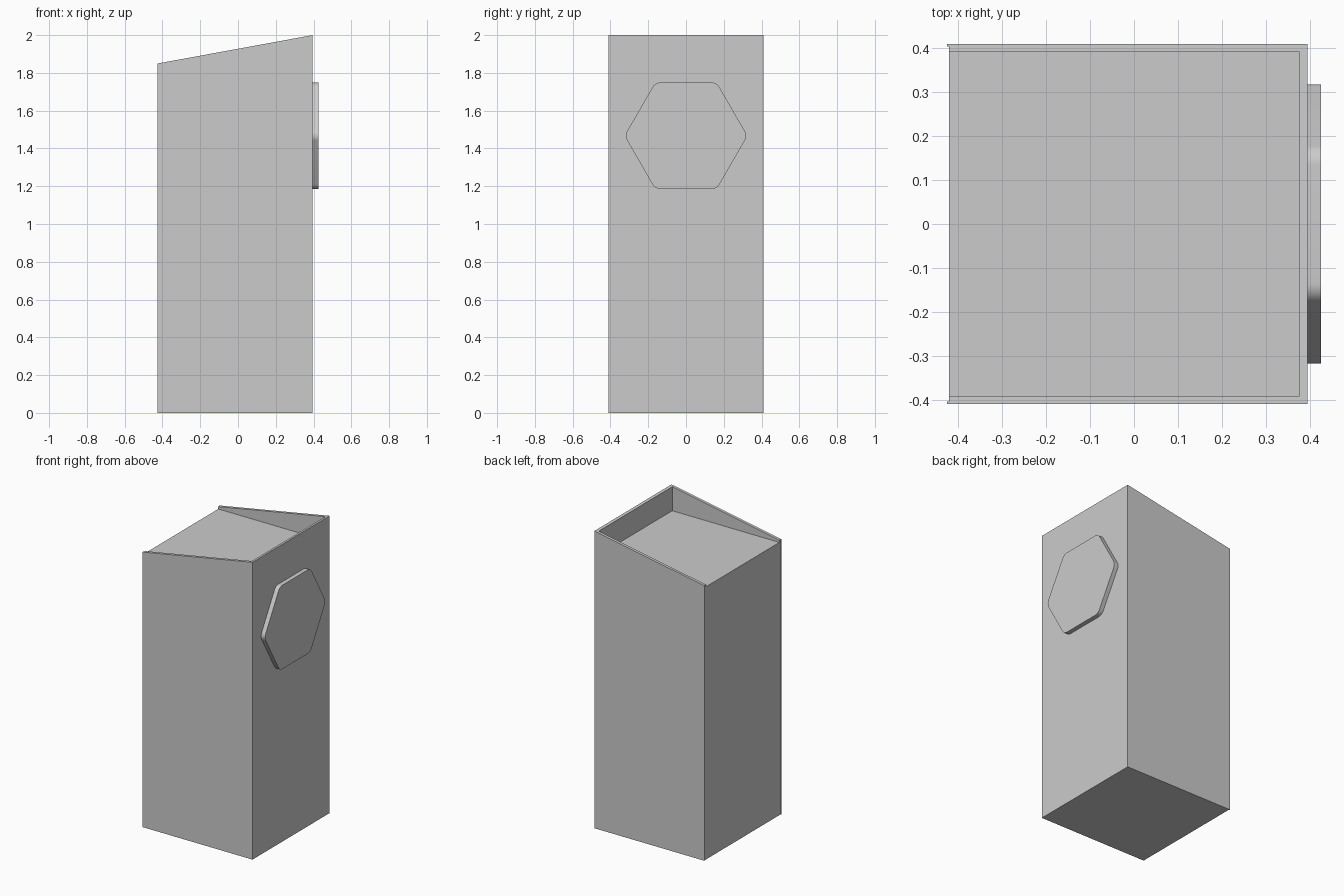
import bpy, bmesh, math

cube = bpy.data.objects.get("Cube")
if cube:
    bpy.data.objects.remove(cube, do_unlink=True)

LEFT, RIGHT, HALF = -0.425, 0.395, 0.41
SKIN, LINER = 0.006, 0.013
FLOOR = 1.835

grey = bpy.data.materials.new("plain_grey")
grey.use_nodes = True
colour = (0.6, 0.6, 0.6, 1)
grey.diffuse_color = colour
grey.node_tree.nodes["Principled BSDF"].inputs["Base Color"].default_value = colour


def slope(x):
    """Height of the sloping rim at x."""
    return 1.85 + 0.15 * (x - LEFT) / (RIGHT - LEFT)


def prism(name, base, move):
    """Close a solid between a base outline and its moved copy."""
    bm = bmesh.new()
    lower = [bm.verts.new(p) for p in base]
    upper = [bm.verts.new(move(p)) for p in base]
    bm.faces.new(lower)
    bm.faces.new(upper)
    for i in range(len(base)):
        j = (i + 1) % len(base)
        bm.faces.new((lower[i], lower[j], upper[j], upper[i]))
    bmesh.ops.recalc_face_normals(bm, faces=bm.faces)
    mesh = bpy.data.meshes.new(name)
    bm.to_mesh(mesh)
    bm.free()
    mesh.materials.append(grey)
    obj = bpy.data.objects.new(name, mesh)
    bpy.context.collection.objects.link(obj)
    return obj


def u_wall(name, x0, x1, half, thick, z0):
    """Three walls, open to the left, with a sloping top."""
    side = [(x0, half), (x0, half - thick), (x1 - thick, half - thick)]
    outline = side + [(x, -y) for x, y in reversed(side)] + [(x1, -half), (x1, half)]
    return prism(name, [(x, y, z0) for x, y in outline],
                 lambda p: (p[0], p[1], slope(p[0])))


# Outer skin, then the raised liner around the recessed top
u_wall("outer_skin", LEFT, RIGHT, HALF, SKIN, 0)
u_wall("rim_liner", LEFT + 0.004, RIGHT - SKIN, HALF - SKIN, LINER, FLOOR)

# Solid core with the flat recessed top
x0, x1, h = LEFT + 0.004, RIGHT - SKIN, HALF - SKIN
prism("core", [(x0, -h, 0), (x1, -h, 0), (x1, h, 0), (x0, h, 0)],
      lambda p: (p[0], p[1], FLOOR))

# Rounded hexagonal badge on the tall side
centre_z, apothem, radius, steps = 1.467, 0.282, 0.05, 8
reach = (apothem - radius) / math.cos(math.pi / 6)
outline = []
for corner in range(6):
    a = corner * math.pi / 3
    for s in range(steps + 1):
        t = a + (s / steps - 0.5) * math.pi / 3
        outline.append((RIGHT, reach * math.cos(a) + radius * math.cos(t),
                        centre_z + reach * math.sin(a) + radius * math.sin(t)))
badge = prism("hexagon_badge", outline, lambda p: (p[0] + 0.03, p[1], p[2]))
bpy.ops.object.select_all(action="DESELECT")
badge.select_set(True)
bpy.context.view_layer.objects.active = badge
bpy.ops.object.shade_smooth_by_angle(angle=math.radians(30))
